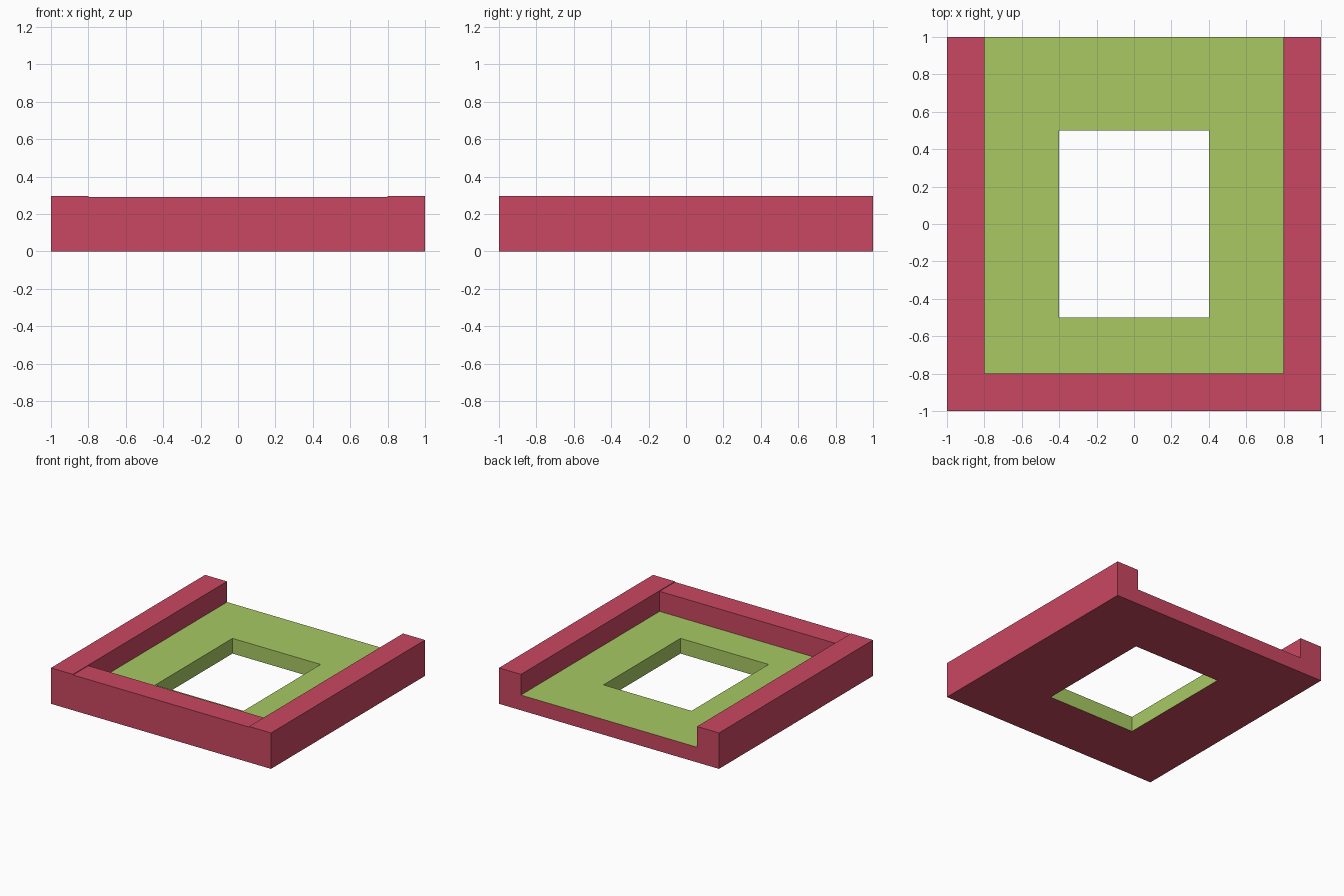
import bpy

if "Cube" in bpy.data.objects:
    bpy.data.objects.remove(bpy.data.objects["Cube"])


def material(name, rgb):
    m = bpy.data.materials.new(name)
    m.diffuse_color = (*rgb, 1)
    m.use_nodes = True
    m.node_tree.nodes["Principled BSDF"].inputs["Base Color"].default_value = m.diffuse_color
    return m


RED = material("raspberry red", (0.584, 0.063, 0.120))
GREEN = material("lime green", (0.392, 0.584, 0.127))


def box(name, lo, hi, is_green):
    """Box between two corners; is_green(normal) picks the green faces."""
    bpy.ops.mesh.primitive_cube_add(size=1)
    ob = bpy.context.object
    ob.name = name
    for v in ob.data.vertices:
        v.co = [(l if c < 0 else h) for c, l, h in zip(v.co, lo, hi)]
    ob.data.materials.append(RED)
    ob.data.materials.append(GREEN)
    ob.data.update()
    for p in ob.data.polygons:
        p.material_index = int(is_green(p.normal))
    return ob


FLOOR, FRONT, TOP = 0.125, 0.29, 0.295

# solid block that the tray is carved from
tray = box("tray", (-1, -1, 0), (1, 1, TOP), lambda n: False)

# carved parts: recess open to the back with a green floor,
# slightly lowered front rail, green-sided window through the floor
cutters = [
    box("recess_cutter", (-0.8, -0.8, FLOOR), (0.8, 1.2, 0.5), lambda n: n.z < -0.5),
    box("front_rail_cutter", (-0.8, -1.2, FRONT), (0.8, -0.7, 0.6), lambda n: False),
    box("window_cutter", (-0.4, -0.5, -0.2), (0.4, 0.5, 0.4), lambda n: True),
]
for c in cutters:
    c.hide_render = True
    mod = tray.modifiers.new(c.name, 'BOOLEAN')
    mod.operation = 'DIFFERENCE'
    mod.solver = 'EXACT'
    mod.object = c

# apply the cuts and drop the cutters
bpy.context.view_layer.objects.active = tray
for mod in list(tray.modifiers):
    bpy.ops.object.modifier_apply(modifier=mod.name)
for c in cutters:
    bpy.data.objects.remove(c)
